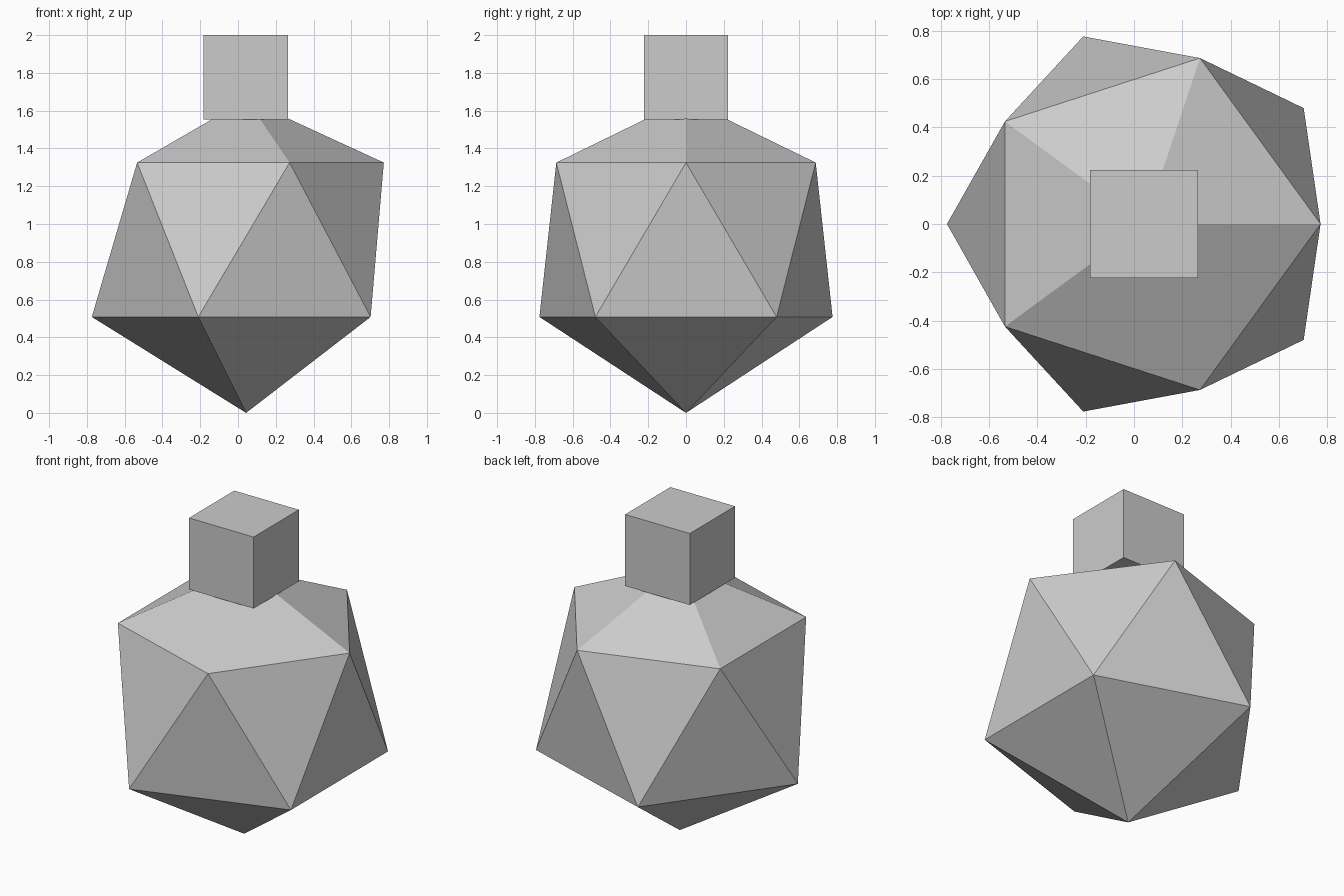
import bpy
import bmesh
from math import cos, sin, pi

cube = bpy.data.objects.get("Cube")
if cube:
    bpy.data.objects.remove(cube, do_unlink=True)

grey = bpy.data.materials.new("plain_grey")
grey.use_nodes = True
colour = (0.6, 0.6, 0.6, 1)
grey.diffuse_color = colour
grey.node_tree.nodes["Principled BSDF"].inputs["Base Color"].default_value = colour


def finish(name, bm):
    bmesh.ops.recalc_face_normals(bm, faces=bm.faces)
    mesh = bpy.data.meshes.new(name)
    bm.to_mesh(mesh)
    bm.free()
    mesh.materials.append(grey)
    obj = bpy.data.objects.new(name, mesh)
    bpy.context.collection.objects.link(obj)
    return obj


def ring(bm, centre, radius, z, start):
    angles = [start + i * 2 * pi / 5 for i in range(5)]
    return [bm.verts.new((centre + radius * cos(a), radius * sin(a), z)) for a in angles]


# Twenty-sided faceted body: two staggered rings of five between two points
bm = bmesh.new()
bottom = bm.verts.new((0.043, 0, 0))
lower = ring(bm, 0.042, 0.816, 0.508, pi / 5)
upper = ring(bm, 0.05, 0.722, 1.325, 0)
top = bm.verts.new((0.045, 0, 1.66))
for i in range(5):
    j = (i + 1) % 5
    bm.faces.new((bottom, lower[j], lower[i]))
    bm.faces.new((upper[i], lower[i], upper[j]))
    bm.faces.new((lower[i], lower[j], upper[j]))
    bm.faces.new((top, upper[i], upper[j]))
finish("faceted_body", bm)

# Cube resting on the tip of the body
bm = bmesh.new()
bmesh.ops.create_cube(bm, size=0.447)
block = finish("top_block", bm)
block.location = (0.041, 0, 1.7765)
